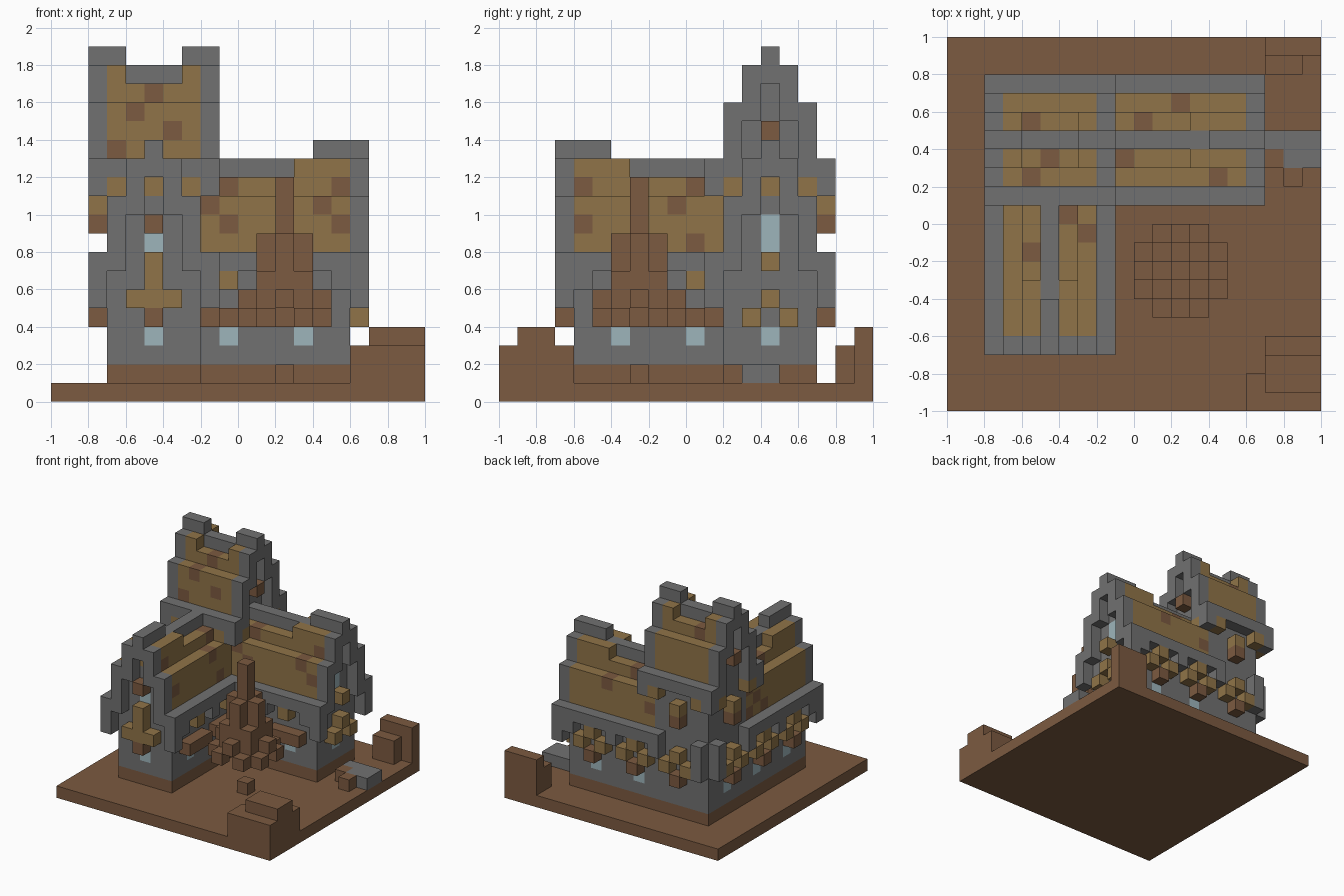
import bpy, bmesh, random
from mathutils import Vector

random.seed(4)
U = 0.1  # block size
cube = bpy.data.objects.get("Cube")
if cube:
    bpy.data.objects.remove(cube, do_unlink=True)

COLOURS = {
    "brown_earth": (0.2, 0.103, 0.052),
    "grey_stone": (0.165, 0.165, 0.165),
    "straw_thatch": (0.28, 0.175, 0.065),
    "pale_glass": (0.34, 0.46, 0.5),
}
BROWN, GREY, STRAW, GLASS = range(4)
materials = []
for name, rgb in COLOURS.items():
    m = bpy.data.materials.new(name)
    m.use_nodes = True
    m.diffuse_color = (*rgb, 1)
    bsdf = m.node_tree.nodes["Principled BSDF"]
    bsdf.inputs["Base Color"].default_value = (*rgb, 1)
    bsdf.inputs["Roughness"].default_value = 0.9
    materials.append(m)

cells = {}  # block position -> (part, colour)


def box(part, xs, ys, zs, colour, flip=False):
    """Fill a range of blocks; flip mirrors across the building's diagonal."""
    for x in range(*xs):
        for y in range(*ys):
            for z in range(*zs):
                c = colour
                if colour == "roof":
                    c = BROWN if random.random() < 0.13 else STRAW
                key = (-y - 1, -x - 1, z) if flip else (x, y, z)
                cells[key] = (part, c)


def dot(part, x, y, z, colour, flip=False):
    box(part, (x, x + 1), (y, y + 1), (z, z + 1), colour, flip)


def rows(d):
    """The two block rows at distance d from the ridge."""
    return {4 - d, 4 + d}


def gable_trim(part, x, base, drop, flip=False):
    spans = [(base + 4, base + 6), (base + 2, base + 5), (base - 1, base + 3), (base - drop, base)]
    for d, zs in enumerate(spans):
        for y in rows(d):
            box(part, (x, x + 1), (y, y + 1), zs, GREY, flip)


# Ground slab
box("ground", (-10, 10), (-10, 10), (0, 1), BROWN)

# Two matching wings, the second mirrored across the diagonal
for flip, side in ((False, "left"), (True, "front")):
    wing = side + "_wing_"
    box("foundation", (-7, 6), (2, 7), (1, 2), BROWN, flip)
    box(wing + "walls", (-7, 6), (2, 7), (2, 8), GREY, flip)

    # Stepped thatch, raised towards the gable, with stone ridge
    box(wing + "roof", (-2, 6), (2, 7), (8, 11), "roof", flip)
    box(wing + "roof", (-2, 6), (3, 6), (11, 12), "roof", flip)
    box(wing + "roof", (3, 6), (3, 6), (12, 13), "roof", flip)
    box(wing + "ridge", (-2, 6), (4, 5), (12, 13), GREY, flip)
    box(wing + "ridge", (4, 7), (4, 5), (13, 14), GREY, flip)

    # Gable wall, window and trim
    box(wing + "walls", (5, 6), (3, 6), (8, 11), GREY, flip)
    box(wing + "walls", (5, 6), (4, 5), (10, 12), GREY, flip)
    dot(wing + "roof", 5, 4, 11, STRAW, flip)
    box(wing + "window", (5, 6), (4, 5), (8, 10), GLASS, flip)
    gable_trim(wing + "gable_trim", 6, 8, 3, flip)

    # Eaves and hanging stone posts
    for y, start in ((1, -2), (7, -2)):
        box(wing + "eaves", (start, 7), (y, y + 1), (7, 8), GREY, flip)
    box(wing + "eaves", (-7, -6), (7, 8), (5, 8), GREY, flip)
    for x in (-3, 1, 5):
        box(wing + "posts", (x, x + 1), (7, 8), (6, 8), GREY, flip)
    for x in (-2, 1, 5):
        box(wing + "posts", (x, x + 1), (1, 2), (6, 8), GREY, flip)

    # Small low windows with planters above them
    for x in (-5, -1, 3):
        dot(wing + "windows", x, 6, 3, GLASS, flip)
        dot(wing + "planters", x, 7, 4, BROWN, flip)
        dot(wing + "planters", x, 7, 6, STRAW, flip)
        for s in (-1, 1):
            dot(wing + "planters", x + s, 7, 5, STRAW, flip)
    for x in (-1, 3):
        dot(wing + "windows", x, 2, 3, GLASS, flip)
        dot(wing + "planters", x, 1, 6, STRAW, flip)
        for s in (-1, 0, 1):
            dot(wing + "planters", x + s, 1, 4, BROWN, flip)
    dot(wing + "windows", 5, 4, 3, GLASS, flip)

# Hanging decoration on the two gables
for y, z in ((4, 5), (3, 4), (5, 4), (4, 7)):
    dot("left_gable_planter", 6, y, z, STRAW)
box("front_gable_planter", (-5, -4), (-7, -6), (5, 8), STRAW)
for x in (-6, -4):
    dot("front_gable_planter", x, -7, 5, STRAW)
for z in (4, 9):
    dot("front_gable_planter", -5, -7, z, BROWN)

# Tower walls and eaves
box("tower_walls", (-7, -2), (2, 7), (8, 13), GREY)
for y in (1, 7):
    box("tower_eaves", (-8, -1), (y, y + 1), (12, 13), GREY)

# Tower roof with raised ends
box("tower_roof", (-7, -2), (2, 7), (13, 16), "roof")
box("tower_roof", (-7, -2), (3, 6), (16, 17), "roof")
for x in (-7, -3):
    box("tower_roof", (x, x + 1), (3, 6), (17, 18), "roof")
box("tower_ridge", (-7, -2), (4, 5), (17, 18), GREY)
for x in (-8, -3):
    box("tower_ridge", (x, x + 2), (4, 5), (18, 19), GREY)

# Tower gables, with stone infill behind the trim
for wall, trim in ((-7, -8), (-3, -2)):
    box("tower_walls", (wall, wall + 1), (3, 6), (13, 16), GREY)
    box("tower_walls", (wall, wall + 1), (4, 5), (16, 18), GREY)
    gable_trim("tower_gable_trim", trim, 13, 2)
    dot("tower_brackets", trim, 4, 14, BROWN)
    for y in (2, 6):
        dot("tower_brackets", trim, y, 11, STRAW)
dot("tower_brackets", -8, 4, 9, BROWN)
dot("tower_brackets", -8, 4, 10, STRAW)
dot("tower_brackets", -5, 7, 9, BROWN)
dot("tower_brackets", -5, 7, 10, STRAW)
for x in (-7, -3):
    for y in (1, 7):
        dot("tower_brackets", x, y, 11, STRAW)

# Dark patches on the courtyard-facing thatch
def patches(part, plane, top, spots, along_x):
    for a in range(-8, 6):
        for z in range(top - 5, top):
            k = (a, plane(z), z) if along_x else (plane(z), a, z)
            if k in cells and cells[k][0] == part and cells[k][1] != GREY:
                cells[k] = (part, BROWN if (a, z) in spots else STRAW)


patches("left_wing_roof", lambda z: 2 if z < 11 else 3, 13,
        [(-1, 11), (-2, 10), (-1, 9), (5, 11), (4, 10), (5, 9)], True)
patches("front_wing_roof", lambda z: -3 if z < 11 else -4, 13,
        [(-6, 11), (0, 11), (-1, 10), (-6, 9), (0, 8)], False)
patches("tower_roof", lambda z: 2 if z < 16 else 3, 18,
        [(-5, 16), (-6, 15), (-4, 14), (-7, 13)], True)

# Floating stepped tree in the courtyard, with its stump below
TREE = {0: (5, 12), 1: (5, 9), 2: (5, 7), 4: (5, 6), 5: (4, 5)}
for i in range(-2, 3):
    for j in range(-2, 3):
        span = TREE.get(i * i + j * j)
        if span:
            box("courtyard_tree", (2 + i, 3 + i), (j - 3, j - 2), span, BROWN)
dot("tree_stump", 2, -3, 1, BROWN)

# Earth mounds at the two outer corners
box("front_mound", (6, 9), (-10, -8), (1, 3), BROWN)
box("front_mound", (9, 10), (-10, -9), (1, 3), BROWN)
box("front_mound", (7, 10), (-9, -7), (1, 4), BROWN)
box("front_mound", (7, 10), (-7, -6), (1, 3), BROWN)
box("back_mound", (7, 10), (9, 10), (1, 4), BROWN)
box("back_mound", (7, 9), (8, 9), (1, 3), BROWN)

# Stone doorstep
box("stone_step", (8, 10), (3, 5), (1, 2), GREY)
dot("stone_step", 7, 4, 1, GREY)
dot("step_edge", 7, 3, 1, BROWN)
dot("step_edge", 8, 2, 1, BROWN)


# Turn the blocks of each part into one mesh of outer faces
def build(part):
    bm = bmesh.new()
    verts = {}
    for pos, (owner, colour) in cells.items():
        if owner != part:
            continue
        for axis in range(3):
            for s in (0, 1):
                near = list(pos)
                near[axis] += 2 * s - 1
                if tuple(near) in cells:
                    continue
                corners = []
                for a, b in ((0, 0), (1, 0), (1, 1), (0, 1)):
                    c = list(pos)
                    c[axis] += s
                    c[(axis + 1) % 3] += a
                    c[(axis + 2) % 3] += b
                    c = tuple(c)
                    if c not in verts:
                        verts[c] = bm.verts.new(Vector(c) * U)
                    corners.append(verts[c])
                face = bm.faces.new(corners if s else corners[::-1])
                face.material_index = colour
    mesh = bpy.data.meshes.new(part)
    bm.to_mesh(mesh)
    bm.free()
    for m in materials:
        mesh.materials.append(m)
    bpy.context.collection.objects.link(bpy.data.objects.new(part, mesh))


for part in sorted({p for p, c in cells.values()}):
    build(part)
